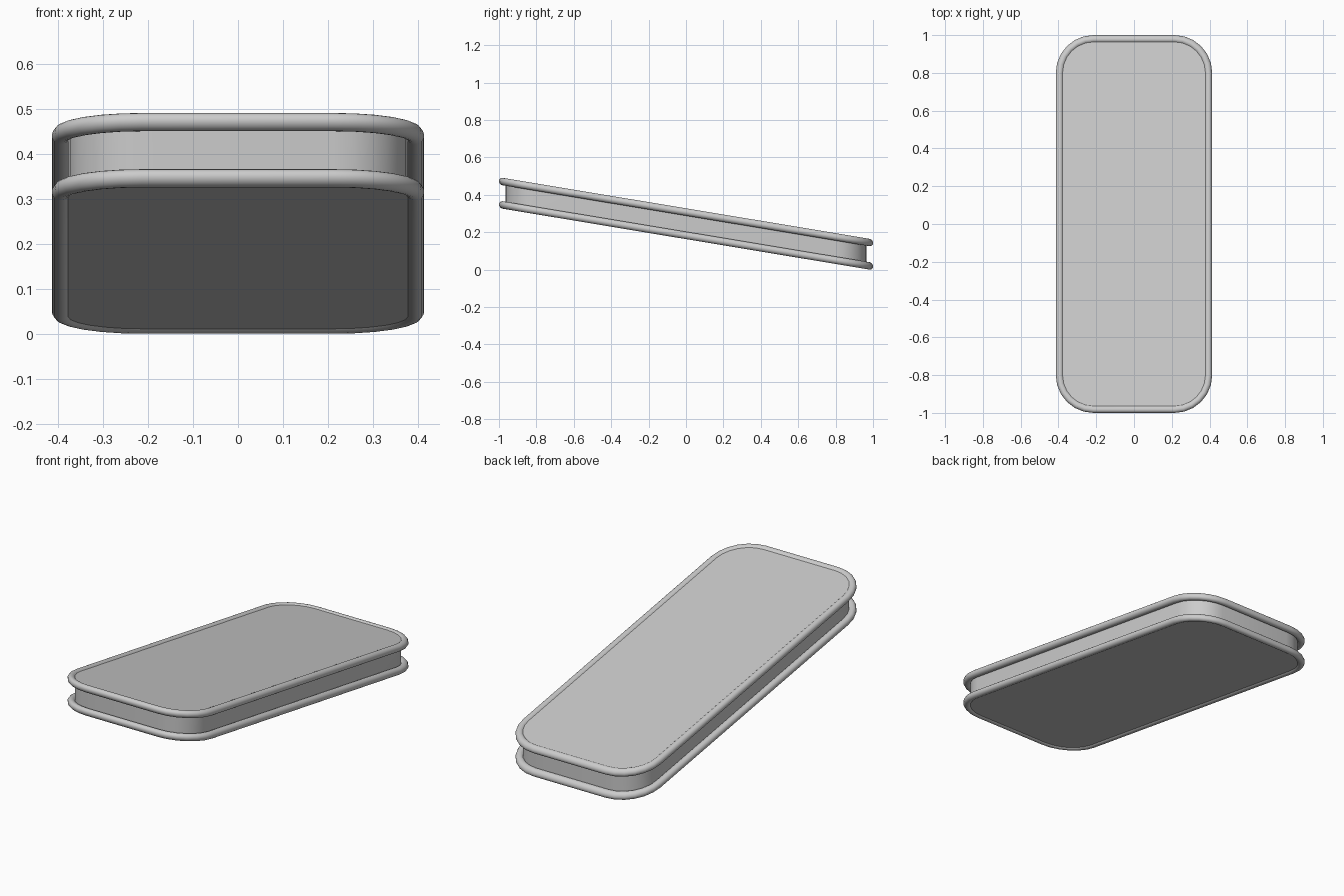
import bpy, bmesh, math

if "Cube" in bpy.data.objects:
    bpy.data.objects.remove(bpy.data.objects["Cube"])

HALF_X, HALF_Y = 0.414, 1.0     # outer size of the beads
RADIUS = 0.2                    # outer corner radius
BEAD_R, INSET = 0.02, 0.036     # bead radius, wall set in from the bead edge
BEAD_Z = 0.0625                 # bead centre above / below the middle
SLOPE = 0.166                   # slab drops towards the back
CORNER_SEGS, BEAD_SEGS = 6, 14


def outline(inset):
    """Rounded rectangle set in from the outer edge."""
    pts = []
    cx, cy, r = HALF_X - RADIUS, HALF_Y - RADIUS, RADIUS - inset
    for q, (sx, sy) in enumerate([(1, 1), (-1, 1), (-1, -1), (1, -1)]):
        for i in range(CORNER_SEGS + 1):
            a = math.pi / 2 * (q + i / CORNER_SEGS)
            pts.append((sx * cx + r * math.cos(a), sy * cy + r * math.sin(a)))
    return pts


# Edge profile: lower bead then upper bead, as (inset, z)
start = math.acos(-(INSET - BEAD_R) / BEAD_R)
profile = []
for zc in (-BEAD_Z, BEAD_Z):
    for i in range(BEAD_SEGS + 1):
        a = -start + 2 * start * i / BEAD_SEGS
        profile.append((BEAD_R - BEAD_R * math.cos(a), zc + BEAD_R * math.sin(a)))

# Sweep the profile round the outline, then close with flat faces
bm = bmesh.new()
rings = [[bm.verts.new((x, y, z - SLOPE * y)) for x, y in outline(d)] for d, z in profile]
n = len(rings[0])
for lo, hi in zip(rings, rings[1:]):
    for i in range(n):
        j = (i + 1) % n
        bm.faces.new((lo[i], lo[j], hi[j], hi[i]))
bm.faces.new(rings[0][::-1])
bm.faces.new(rings[-1])

# Stand on the ground
low = min(v.co.z for v in bm.verts)
bmesh.ops.translate(bm, verts=bm.verts, vec=(0, 0, -low))
bmesh.ops.recalc_face_normals(bm, faces=bm.faces)

mesh = bpy.data.meshes.new("piped_cushion_slab")
bm.to_mesh(mesh)
bm.free()
slab = bpy.data.objects.new("piped_cushion_slab", mesh)
bpy.context.collection.objects.link(slab)
bpy.context.view_layer.objects.active = slab
slab.select_set(True)
bpy.ops.object.shade_smooth_by_angle(angle=math.radians(35))
